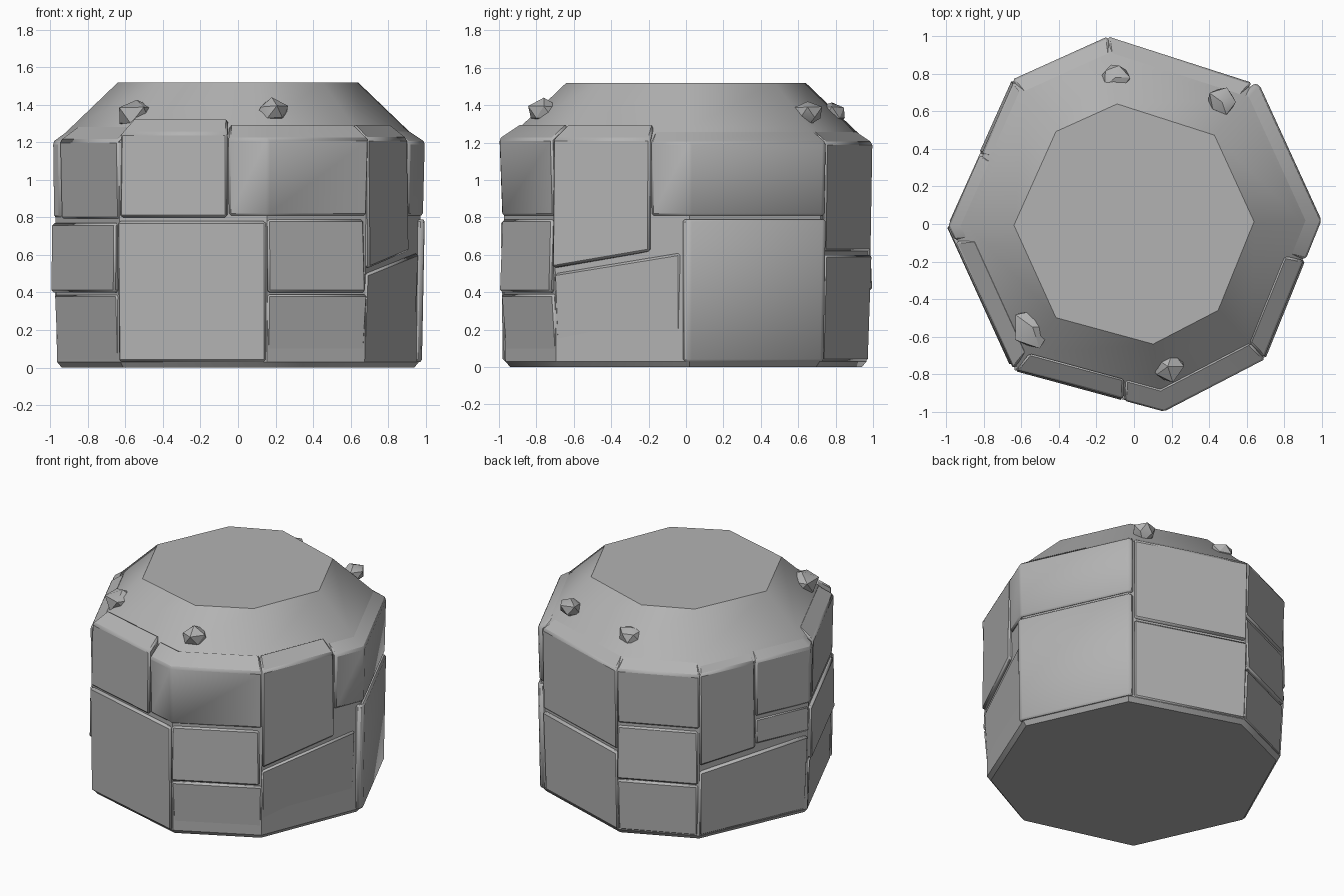
import bpy, bmesh, math, random
from mathutils import Vector

if "Cube" in bpy.data.objects:
    bpy.data.objects.remove(bpy.data.objects["Cube"])

random.seed(4)
stone = bpy.data.materials.new("stone_grey")
stone.diffuse_color = (0.45, 0.45, 0.45, 1)
stone.use_nodes = True
stone.node_tree.nodes["Principled BSDF"].inputs["Base Color"].default_value = stone.diffuse_color

# Uneven eight-sided plan, anticlockwise from +x
PLAN = [(1, .02), (.67, .74), (-.14, 1), (-.65, .77),
        (-1, -.01), (-.65, -.78), (.16, -1), (.70, -.72)]


def plan_point(t, scale, z):
    i, f = math.floor(t), t - math.floor(t)
    p = Vector(PLAN[i % 8]).lerp(Vector(PLAN[(i + 1) % 8]), f) * scale
    return (p.x, p.y, z)


def finish(name, bm, angle, bevel=0):
    bmesh.ops.recalc_face_normals(bm, faces=bm.faces)
    me = bpy.data.meshes.new(name)
    bm.to_mesh(me)
    bm.free()
    me.materials.append(stone)
    ob = bpy.data.objects.new(name, me)
    bpy.context.collection.objects.link(ob)
    bpy.ops.object.select_all(action='DESELECT')
    ob.select_set(True)
    bpy.context.view_layer.objects.active = ob
    bpy.ops.object.shade_smooth_by_angle(angle=math.radians(angle))
    if bevel:
        mod = ob.modifiers.new("worn_edges", 'BEVEL')
        mod.width = bevel
        mod.segments = 1
    return ob


# Core: lofted rings with sloping shoulder and flat top
bm = bmesh.new()
rings = []
for scale, z in [(.94, 0), (.965, .03), (.972, .6), (.975, 1.2), (.89, 1.28), (.64, 1.52)]:
    rings.append([bm.verts.new(plan_point(i, scale, z)) for i in range(8)])
for a, b in zip(rings, rings[1:]):
    for i in range(8):
        j = (i + 1) % 8
        bm.faces.new((a[i], a[j], b[j], b[i]))
bm.faces.new(rings[0][::-1])
bm.faces.new(rings[-1])
finish("core", bm, 36)


# Wall blocks: wrap the plan from t0 to t1, with tilt and sloped top or bottom
def block(t0, t1, z0, z1, low=.99, high=.99, rise0=0, rise1=0):
    ts = [t0] + [k for k in range(math.ceil(t0), math.floor(t1) + 1) if t0 < k < t1] + [t1]
    crown = .08 if z1 > 1.1 else 0
    bm = bmesh.new()
    rows = []
    for t in ts:
        f = (t - t0) / (t1 - t0)
        a, b = z0 + rise0 * f, z1 + rise1 * f
        rows.append([bm.verts.new(plan_point(t, s, z)) for s, z in
                     ((low, a), (high, b), (.88, b + crown), (.88, a))])
    for p, q in zip(rows, rows[1:]):
        for i in range(4):
            j = (i + 1) % 4
            bm.faces.new((p[i], q[i], q[j], p[j]))
    bm.faces.new(rows[0])
    bm.faces.new(rows[-1])
    finish("wall_block", bm, 48, .012)


# Front
block(5.02, 5.73, .80, 1.25, 1.0, .99)
block(5.74, 7.0, .81, 1.22, .985, 1.0)
block(5.0, 5.99, .03, .78, .985, .995)
block(6.0, 6.97, .40, .79, 1.0, .985)
block(6.0, 7.0, .03, .39, .96, .99)
# Right
block(7.0, 7.71, .53, 1.22, 1.0, .99, rise0=.09)
block(7.0, 7.93, .03, .50, .96, .985, rise1=.11)
block(7.95, 9.04, .03, .79, .985, 1.0)
block(7.72, 9.04, .81, 1.20, .99, 1.0)
# Back
block(1.05, 2.0, .03, .60, .975, .995)
block(1.05, 2.0, .62, 1.20, .99, 1.0)
block(2.0, 2.98, .03, .40, .97, .99)
block(2.0, 2.98, .41, .79, 1.0, .985)
block(2.0, 3.0, .81, 1.20, .985, 1.0)
# Left
block(3.0, 3.98, .03, .50, .97, .995, rise1=.07)
block(3.0, 3.5, .55, 1.20, 1.0, .985, rise0=.03)
block(3.51, 4.1, .80, 1.20, .985, .99)
block(3.51, 4.0, .60, .78, .985, .98)
block(4.0, 4.97, .03, .39, .965, .98)
block(4.0, 4.97, .40, .77, 1.0, .995)
block(4.11, 5.0, .79, 1.21, .98, .99)

# Loose pebbles on the shoulder
for x, y, z, r in [(-.54, -.55, 1.34, .13), (.18, -.76, 1.36, .10),
                   (.47, .65, 1.36, .09), (-.10, .78, 1.36, .09)]:
    bm = bmesh.new()
    bmesh.ops.create_icosphere(bm, subdivisions=1, radius=r)
    for v in bm.verts:
        v.co *= random.uniform(.75, 1.05)
        v.co.z *= .8
        v.co += Vector((x, y, z))
    finish("pebble", bm, 30)
